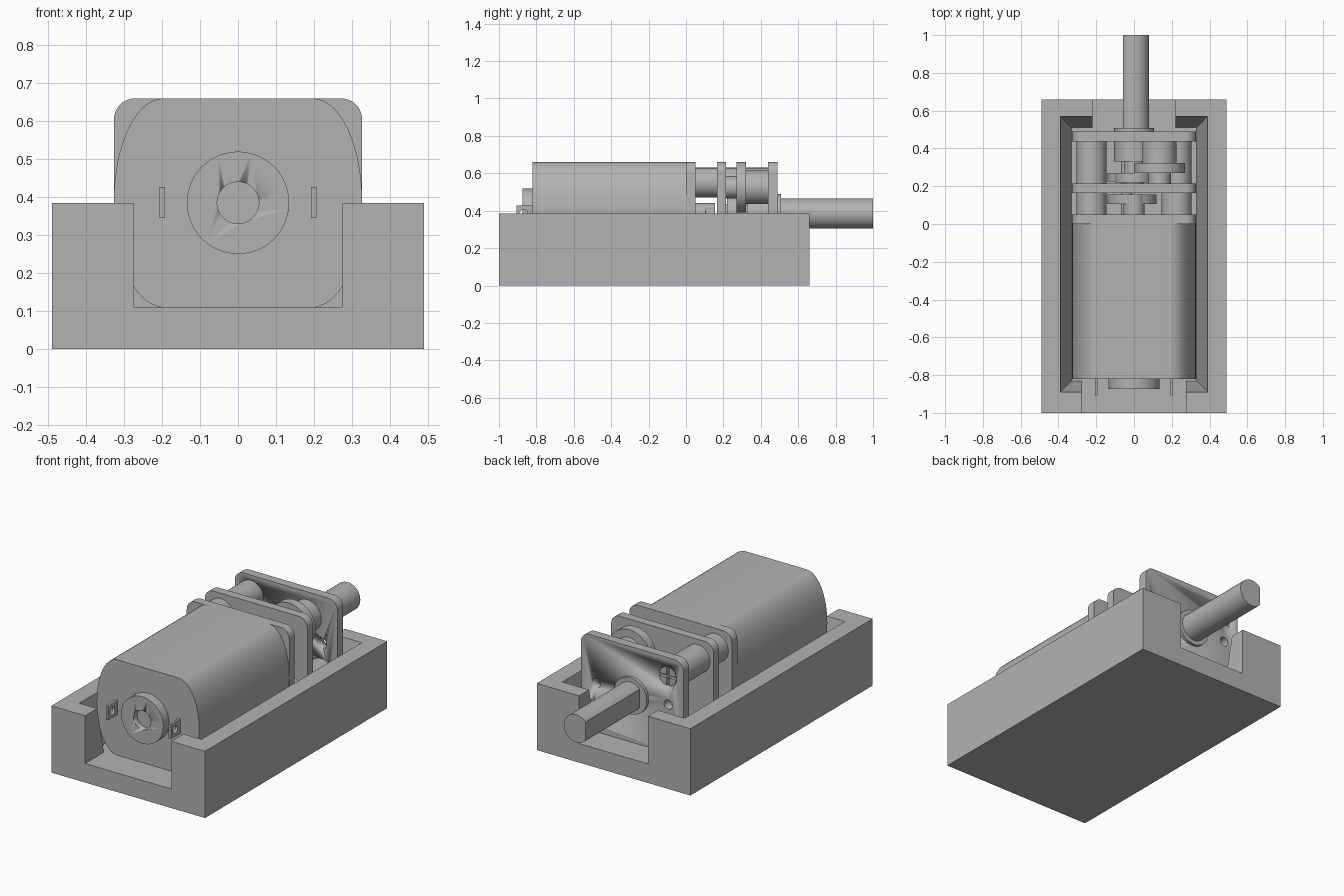
import bpy, bmesh
from math import cos, sin, pi, radians, tau

if "Cube" in bpy.data.objects:
    bpy.data.objects.remove(bpy.data.objects["Cube"])

grey = bpy.data.materials.new("plain_grey")
grey.use_nodes = True
COLOUR = (0.45, 0.45, 0.45, 1)
grey.diffuse_color = COLOUR
grey.node_tree.nodes["Principled BSDF"].inputs["Base Color"].default_value = COLOUR

AXIS_Z = 0.385      # height of motor and output shaft


def loft(name, rings, smooth=True):
    """Solid skinned between equal-length rings of 3D points."""
    bm = bmesh.new()
    loops = [[bm.verts.new(p) for p in ring] for ring in rings]
    for a, b in zip(loops, loops[1:]):
        for i in range(len(a)):
            j = (i + 1) % len(a)
            bm.faces.new((a[i], a[j], b[j], b[i]))
    bm.faces.new(loops[0])
    bm.faces.new(loops[-1])
    bmesh.ops.recalc_face_normals(bm, faces=bm.faces)
    mesh = bpy.data.meshes.new(name)
    bm.to_mesh(mesh)
    bm.free()
    mesh.materials.append(grey)
    ob = bpy.data.objects.new(name, mesh)
    bpy.context.collection.objects.link(ob)
    if smooth:
        select(ob)
        bpy.ops.object.shade_smooth_by_angle(angle=radians(30))
    return ob


def select(ob):
    bpy.ops.object.select_all(action='DESELECT')
    ob.select_set(True)
    bpy.context.view_layer.objects.active = ob


def extrude_y(name, outline, y0, y1):
    return loft(name, [[(x, y, z) for x, z in outline] for y in (y0, y1)])


def circle(x, z, r, n=48):
    return [(x + r * cos(tau * i / n), z + r * sin(tau * i / n)) for i in range(n)]


def cyl(name, x, z, r, y0, y1):
    return extrude_y(name, circle(x, z, r), y0, y1)


def box(name, x0, x1, y0, y1, z0, z1):
    return loft(name, [[(x0, y0, z), (x1, y0, z), (x1, y1, z), (x0, y1, z)]
                       for z in (z0, z1)], False)


def rounded(half_w, half_h, rx, rz, n=14):
    """Rectangle about the axis with elliptical corners."""
    pts = []
    for q, (sx, sz) in enumerate([(1, 1), (-1, 1), (-1, -1), (1, -1)]):
        for i in range(n + 1):
            a = (q + i / n) * pi / 2
            pts.append((sx * (half_w - rx) + rx * cos(a),
                        AXIS_Z + sz * (half_h - rz) + rz * sin(a)))
    return pts


def cut(ob, *cutters):
    for c in cutters:
        select(ob)
        mod = ob.modifiers.new("cut", 'BOOLEAN')
        mod.operation = 'DIFFERENCE'
        mod.solver = 'EXACT'
        mod.object = c
        bpy.ops.object.modifier_move_to_index(modifier=mod.name, index=0)
        bpy.ops.object.modifier_apply(modifier=mod.name)
        bpy.data.objects.remove(c)


# Tray with tapered pocket and open ends
tray = box("tray", -0.49, 0.49, -1, 0.66, 0, AXIS_Z)
pocket = loft("pocket", [[(sx * (0.33 + g), -0.16 + sy * (0.67 + g), z)
                          for sx, sy in ((-1, -1), (1, -1), (1, 1), (-1, 1))]
                         for g, z in ((0, 0.11), (0.072, 0.44))], False)
cut(tray, pocket,
    box("front_notch", -0.275, 0.275, -1.1, -0.7, 0.11, 0.5),
    box("back_notch", -0.22, 0.22, 0.4, 0.8, 0.11, 0.5))

# Motor can with flat top and bottom, and its end boss
extrude_y("motor_can", rounded(0.327, 0.275, 0.13, 0.268), -0.82, 0)
boss = cyl("motor_boss", 0, AXIS_Z, 0.135, -0.873, -0.82)
cut(boss, cyl("boss_hole", 0, AXIS_Z, 0.055, -0.9, -0.84))

# Solder terminals
for side, sx in (("left", 1), ("right", -1)):
    x = 0.2 * sx
    tab = box(side + "_terminal", x - 0.007, x + 0.007, -0.907, -0.81, 0.345, 0.427)
    hole = loft("tab_hole", [[(px, -0.868 + y, AXIS_Z + z) for y, z in circle(0, 0, 0.022, 20)]
                             for px in (x - 0.05, x + 0.05)])
    cut(tab, hole)

# Gearbox plates
POSTS = [(-0.225, 0.55), (0.225, 0.22)]
plate_outline = rounded(0.327, 0.275, 0.055, 0.055, 8)
for name, y0 in (("motor_plate", 0.0), ("middle_plate", 0.165)):
    extrude_y(name, plate_outline, y0, y0 + 0.05)
end_plate = extrude_y("end_plate", plate_outline, 0.438, 0.49)
for sx in (-1, 1):
    cut(end_plate, cyl("mount_hole", 0.23 * sx, 0.39, 0.027, 0.4, 0.55))
for x, z in POSTS:
    cut(end_plate, cyl("screw_hole", x, z, 0.058, 0.4, 0.55))

# Spacer posts and cross-head screws
for i, (x, z) in enumerate(POSTS):
    for j, (y0, y1) in enumerate(((0.05, 0.165), (0.215, 0.438))):
        cyl(f"spacer_post_{i}_{j}", x, z, 0.08, y0, y1)
    screw = cyl(f"screw_{i}", x, z, 0.054, 0.43, 0.487)
    cut(screw,
        box("slot_a", x - 0.1, x + 0.1, 0.467, 0.6, z - 0.007, z + 0.007),
        box("slot_b", x - 0.007, x + 0.007, 0.467, 0.6, z - 0.1, z + 0.1))

# Gear train: name, x, z, radius, y start, y end
for gear in (("motor_pinion", 0, AXIS_Z, 0.055, 0.05, 0.155),
             ("first_wheel", -0.01, 0.3, 0.13, 0.105, 0.155),
             ("first_axle", -0.04, 0.28, 0.03, 0.05, 0.438),
             ("lower_gear", -0.04, 0.27, 0.1, 0.225, 0.27),
             ("centre_gear", 0, AXIS_Z, 0.1, 0.22, 0.27),
             ("upper_pinion", 0.135, 0.525, 0.06, 0.215, 0.27),
             ("upper_wheel", 0.135, 0.525, 0.135, 0.27, 0.322),
             ("upper_gear", 0.135, 0.525, 0.09, 0.322, 0.438),
             ("output_gear", 0, AXIS_Z, 0.105, 0.33, 0.438),
             ("output_axle", 0, AXIS_Z, 0.05, 0.215, 0.438),
             ("output_bushing", 0, AXIS_Z, 0.105, 0.48, 0.508)):
    cyl(*gear)

# Output shaft with one flat side
flat = radians(138)
shaft = [(0.08 * cos(a), AXIS_Z + 0.08 * sin(a))
         for a in (flat * (i / 20 - 1) for i in range(41))]
extrude_y("output_shaft", shaft, 0.49, 1.0)
